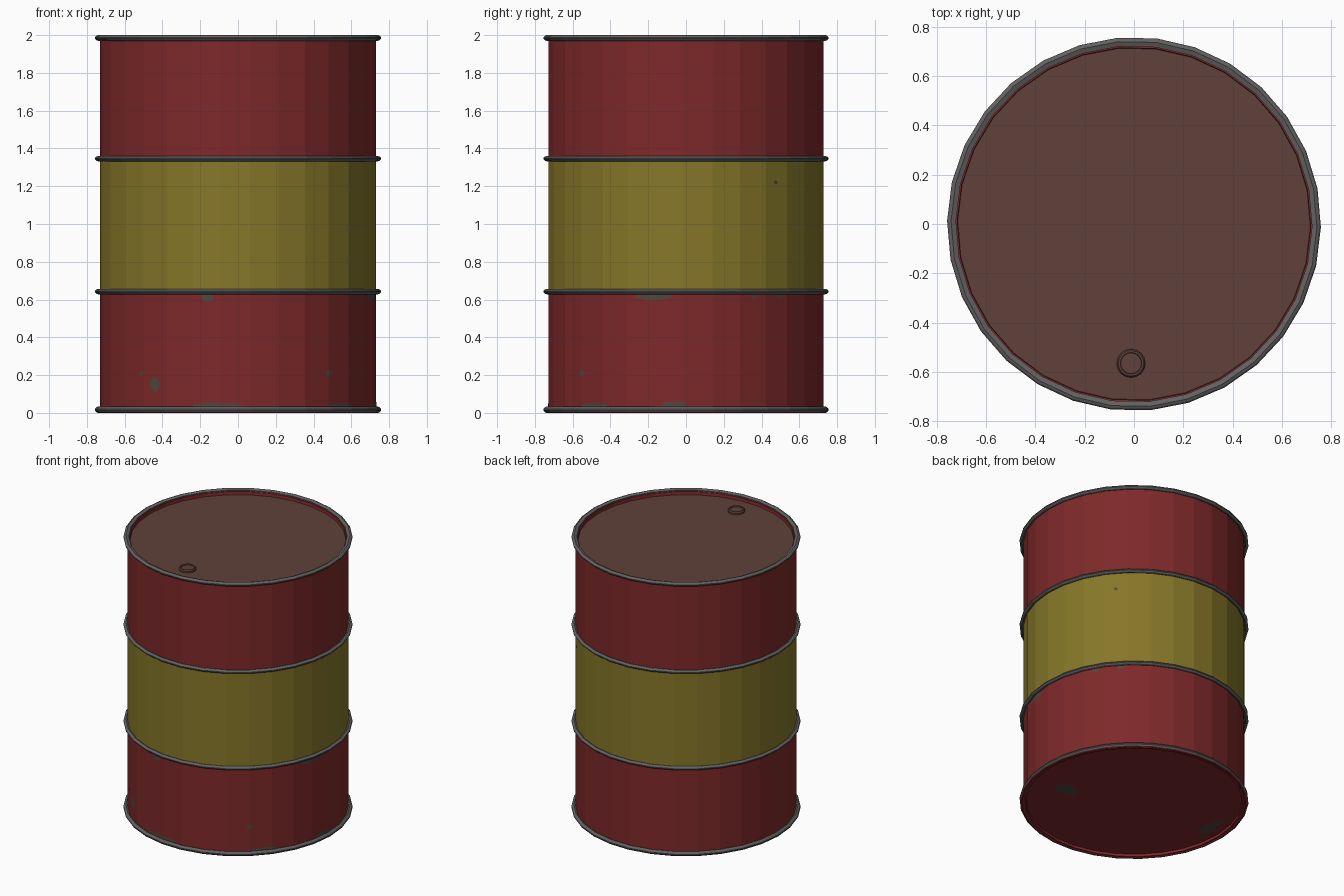
import bpy, bmesh, math, random

if "Cube" in bpy.data.objects:
    bpy.data.objects.remove(bpy.data.objects["Cube"])

random.seed(4)
N = 30                      # sides of the drum
STEP = 2 * math.pi / N
OFF = math.radians(-1)      # slight turn seen from the top
R = 0.732


def material(name, rgb):
    m = bpy.data.materials.new(name)
    m.diffuse_color = (*rgb, 1)
    m.use_nodes = True
    m.node_tree.nodes["Principled BSDF"].inputs["Base Color"].default_value = m.diffuse_color
    return m


RED = material("red paint", (0.21, 0.022, 0.023))
YELLOW = material("yellow paint", (0.24, 0.185, 0.022))
METAL = material("bare metal", (0.125, 0.12, 0.118))
LID = material("rusty lid", (0.115, 0.052, 0.042))
RUST = material("worn patch", (0.085, 0.062, 0.05))


def finish(name, bm, mats, fix_normals=True):
    if fix_normals:
        bmesh.ops.recalc_face_normals(bm, faces=bm.faces)
    me = bpy.data.meshes.new(name)
    bm.to_mesh(me)
    bm.free()
    for m in mats:
        me.materials.append(m)
    ob = bpy.data.objects.new(name, me)
    bpy.context.collection.objects.link(ob)
    return ob


def lathe(name, profile, mats, rule=None, closed=False, n=N, centre=(0, 0)):
    """Turn an (r, z) profile around z; open ends are capped flat."""
    bm = bmesh.new()
    rings = []
    for r, z in profile:
        rings.append([bm.verts.new((centre[0] + r * math.cos(OFF + i * 2 * math.pi / n),
                                    centre[1] + r * math.sin(OFF + i * 2 * math.pi / n), z))
                      for i in range(n)])
    pairs = list(zip(rings, rings[1:])) + ([(rings[-1], rings[0])] if closed else [])
    for a, b in pairs:
        for i in range(n):
            j = (i + 1) % n
            bm.faces.new((a[i], a[j], b[j], b[i]))
    if not closed:
        bm.faces.new(rings[0][::-1])
        bm.faces.new(rings[-1])
    bm.normal_update()
    if rule:
        for f in bm.faces:
            f.material_index = rule(f.calc_center_median(), len(f.verts))
    return finish(name, bm, mats)


# Drum body: recessed bottom, striped wall, recessed lid
def body_colour(c, sides):
    if sides > 4 and c.z > 1:
        return 2
    return 1 if 0.64 < c.z < 1.345 else 0


lathe("drum_body",
      [(0.715, 0.02), (0.718, 0.003), (R, 0.003), (R, 0.64), (R, 1.345),
       (R, 1.985), (0.717, 1.985), (0.715, 1.962)],
      [RED, YELLOW, LID], body_colour)


# Hoops: rounded metal bands
def hoop(name, z0, z1, inner, mats=(METAL,), rule=None):
    h = z1 - z0
    lathe(name, [(inner, z0 + 0.25 * h), (0.742, z0), (0.752, z0 + 0.15 * h),
                 (0.758, z0 + 0.4 * h), (0.758, z0 + 0.6 * h),
                 (0.752, z1 - 0.15 * h), (0.742, z1), (inner, z1 - 0.25 * h)],
          mats, rule, closed=True)


hoop("bottom_rim", 0.0, 0.034, 0.72, (METAL, RED),
     lambda c, s: 1 if c.z < 0.006 else 0)
hoop("lower_hoop", 0.628, 0.656, 0.725)
hoop("upper_hoop", 1.332, 1.36, 0.725)
hoop("top_rim", 1.97, 2.0, 0.722)

# Bung: small raised ring with a sunken cap
lathe("bung", [(0.058, 1.955), (0.058, 1.972), (0.052, 1.98), (0.044, 1.98), (0.042, 1.974)],
      [LID], n=16, centre=(-0.012, -0.565))


# Worn patches: thin ragged plates that follow the flat sides
def wall_point(a, z):
    t = (a - OFF) % STEP - STEP / 2
    r = R * math.cos(STEP / 2) / math.cos(t) + 0.002
    return (r * math.cos(a), r * math.sin(a), z)


def wall_patch(name, x, y, z, width, height):
    mid, half = math.atan2(y, x), width / 2 / R
    a0, a1 = mid - half, mid + half
    cuts = [a0 + (a1 - a0) * k / 5 for k in range(6)]
    cuts += [OFF + k * STEP for k in range(-N, N) if a0 < OFF + k * STEP < a1]
    cuts.sort()
    bm = bmesh.new()
    cols = []
    for a in cuts:
        s = math.sqrt(max(0.1, 1 - ((a - mid) / half) ** 2)) * height / 2
        cols.append((bm.verts.new(wall_point(a, z - s * random.uniform(0.7, 1))),
                     bm.verts.new(wall_point(a, z + s * random.uniform(0.7, 1)))))
    for (b0, t0), (b1, t1) in zip(cols, cols[1:]):
        bm.faces.new((b0, b1, t1, t0))
    finish(name, bm, [RUST], False)


for k, p in enumerate([(-0.44, -0.58, 0.15, 0.07, 0.09), (-0.16, -0.71, 0.61, 0.07, 0.05),
                       (-0.51, -0.52, 0.21, 0.03, 0.03), (0.48, -0.55, 0.21, 0.04, 0.04),
                       (0.71, -0.17, 0.615, 0.2, 0.04), (0.53, 0.5, 0.62, 0.06, 0.03),
                       (0.63, 0.36, 0.62, 0.05, 0.03), (-0.11, -0.72, 0.04, 0.26, 0.03),
                       (0.54, -0.48, 0.04, 0.18, 0.03), (0.72, -0.06, 0.045, 0.13, 0.035),
                       (0.55, 0.47, 1.22, 0.025, 0.025)]):
    wall_patch(f"wall_patch_{k + 1}", *p)


# Worn patches under the bottom
def bottom_patch(name, x, y, rx, ry):
    bm = bmesh.new()
    vs = []
    for k in range(12):
        a, s = -k * math.pi / 6, random.uniform(0.65, 1.1)
        vs.append(bm.verts.new((x + rx * s * math.cos(a), y + ry * s * math.sin(a), 0.018)))
    bm.faces.new(vs)
    finish(name, bm, [RUST], False)


bottom_patch("bottom_patch_1", 0.43, -0.18, 0.09, 0.07)
bottom_patch("bottom_patch_2", -0.61, 0.05, 0.05, 0.12)
